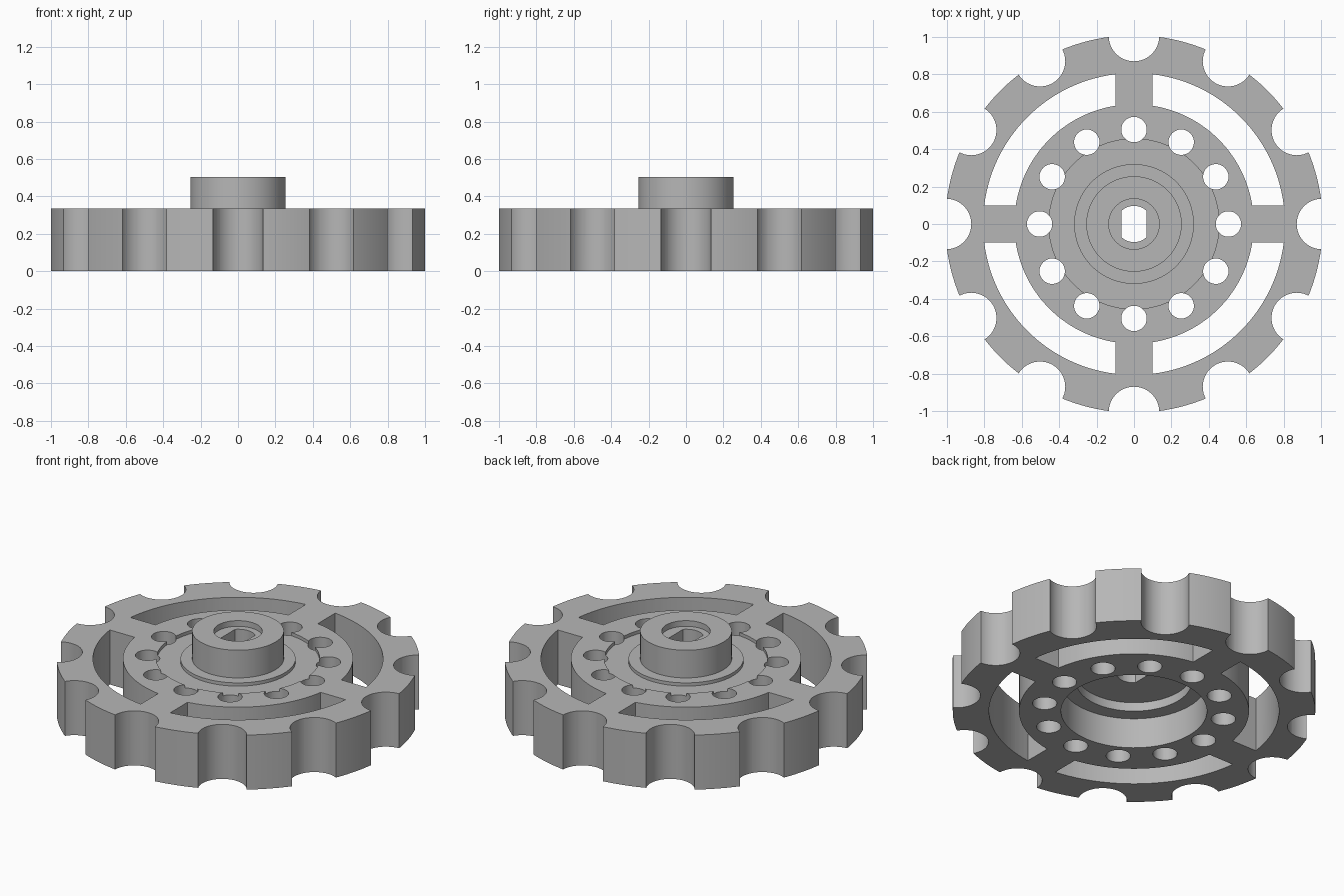
import bpy, bmesh, math
from math import sin, cos, asin, pi

cube = bpy.data.objects.get("Cube")
if cube:
    bpy.data.objects.remove(cube, do_unlink=True)

grey = bpy.data.materials.new("grey_plastic")
grey.use_nodes = True
colour = (0.47, 0.47, 0.47, 1)
grey.diffuse_color = colour
grey.node_tree.nodes["Principled BSDF"].inputs["Base Color"].default_value = colour

THICK, RIM, HUB_TOP = 0.335, 1.009, 0.505


def make_object(name, bm):
    bmesh.ops.recalc_face_normals(bm, faces=bm.faces)
    mesh = bpy.data.meshes.new(name)
    bm.to_mesh(mesh)
    bm.free()
    obj = bpy.data.objects.new(name, mesh)
    bpy.context.collection.objects.link(obj)
    mesh.materials.append(grey)
    return obj


def lathe(name, profile, steps):
    bm = bmesh.new()
    verts = [bm.verts.new((r, 0, z)) for r, z in profile]
    edges = [bm.edges.new(pair) for pair in zip(verts, verts[1:])]
    bmesh.ops.spin(bm, geom=verts + edges, cent=(0, 0, 0), axis=(0, 0, 1),
                   angle=2 * pi, steps=steps)
    bmesh.ops.remove_doubles(bm, verts=bm.verts, dist=0.0001)
    return make_object(name, bm)


def prism(bm, outline, z0=-0.1, z1=0.7):
    low = [bm.verts.new((x, y, z0)) for x, y in outline]
    high = [bm.verts.new((x, y, z1)) for x, y in outline]
    bm.faces.new(low[::-1])
    bm.faces.new(high)
    n = len(outline)
    for i in range(n):
        j = (i + 1) % n
        bm.faces.new((low[i], low[j], high[j], high[i]))


def arc(r, a0, a1, n, cx=0, cy=0):
    return [(cx + r * cos(a0 + (a1 - a0) * i / n),
             cy + r * sin(a0 + (a1 - a0) * i / n)) for i in range(n + 1)]


def circle(r, n, cx=0, cy=0):
    return arc(r, 0, 2 * pi, n, cx, cy)[:-1]


# Wheel body: stepped underside, rim, shallow top groove, collar and hub
wheel = lathe("sprocket_wheel", [
    (0, 0.24), (0.32, 0.24), (0.32, 0.186), (0.406, 0.186), (0.406, 0),
    (RIM, 0), (RIM, THICK), (0.455, THICK), (0.455, 0.315), (0.32, 0.315),
    (0.32, THICK), (0.255, THICK), (0.255, HUB_TOP), (0.135, HUB_TOP),
    (0.135, 0.47), (0, 0.47)], 120)

cuts = bmesh.new()
# Rim notches and the ring of round holes
for i in range(12):
    a = i * pi / 6
    prism(cuts, circle(0.135, 48, 1.005 * cos(a), 1.005 * sin(a)))
    prism(cuts, circle(0.068, 32, 0.505 * cos(a), 0.505 * sin(a)))

# Curved slots that leave four straight spokes
for i in range(4):
    start, inner, outer = i * pi / 2, 0.64, 0.807
    gap_in, gap_out = asin(0.1 / inner), asin(0.1 / outer)
    prism(cuts, arc(outer, start + gap_out, start + pi / 2 - gap_out, 28)
          + arc(inner, start + pi / 2 - gap_in, start + gap_in, 28))

# Shaft hole with two flat sides
flat = math.acos(0.068 / 0.097)
prism(cuts, arc(0.097, flat, pi - flat, 16) + arc(0.097, pi + flat, 2 * pi - flat, 16))

cutter = make_object("cutter", cuts)
cutter.hide_render = True

bpy.ops.object.select_all(action='DESELECT')
wheel.select_set(True)
bpy.context.view_layer.objects.active = wheel
mod = wheel.modifiers.new("openings", 'BOOLEAN')
mod.operation = 'DIFFERENCE'
mod.solver = 'EXACT'
mod.object = cutter
bpy.ops.object.modifier_apply(modifier=mod.name)
bpy.data.objects.remove(cutter, do_unlink=True)
bpy.ops.object.shade_smooth_by_angle(angle=math.radians(30))
